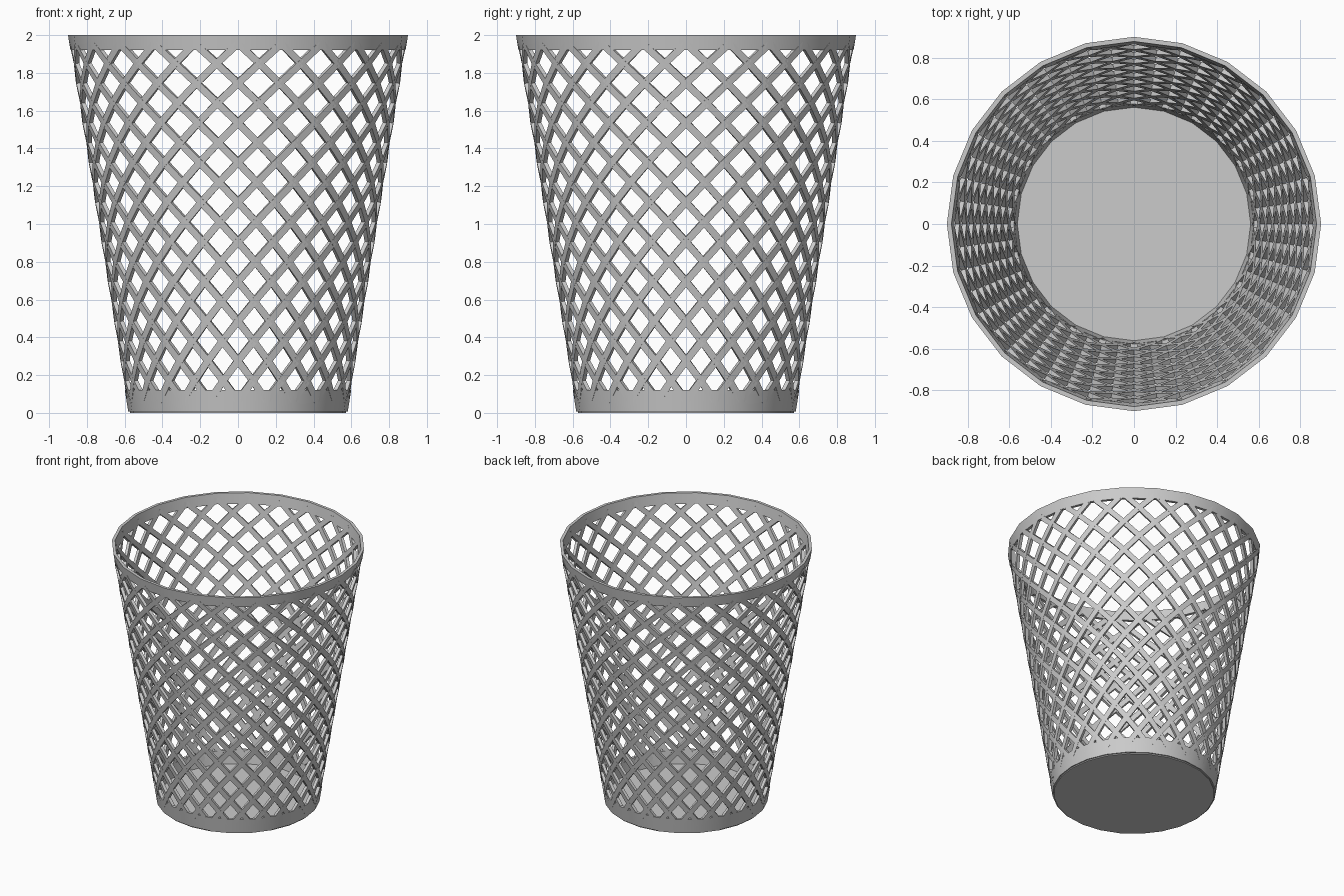
import bpy, bmesh
from math import sin, cos, pi, radians
from mathutils import Vector

if "Cube" in bpy.data.objects:
    bpy.data.objects.remove(bpy.data.objects["Cube"])

SIDES = 24
ROWS = 18             # half-diamond rows
Z0, Z1 = 0.066, 1.956  # lattice ends hidden inside the two bands


def cone_r(z):
    return 0.58 + 0.16 * z


def finish(name, bm, smooth=True):
    bmesh.ops.recalc_face_normals(bm, faces=bm.faces)
    me = bpy.data.meshes.new(name)
    bm.to_mesh(me)
    bm.free()
    ob = bpy.data.objects.new(name, me)
    bpy.context.collection.objects.link(ob)
    if smooth:
        bpy.ops.object.select_all(action='DESELECT')
        ob.select_set(True)
        bpy.context.view_layer.objects.active = ob
        bpy.ops.object.shade_smooth_by_angle(angle=radians(30))
    return ob


def band(name, za, zb, thick):
    # conical ring with a rectangular section
    prof = [(cone_r(za), za), (cone_r(zb), zb),
            (cone_r(zb) - thick, zb), (cone_r(za) - thick, za)]
    bm = bmesh.new()
    rings = [[bm.verts.new((r * sin(2 * pi * i / SIDES), r * cos(2 * pi * i / SIDES), z))
              for r, z in prof] for i in range(SIDES)]
    for i in range(SIDES):
        a, b = rings[i], rings[(i + 1) % SIDES]
        for j in range(4):
            k = (j + 1) % 4
            bm.faces.new((a[j], a[k], b[k], b[j]))
    finish(name, bm)


def strand(bm, start, direction, width=0.038, thick=0.022):
    # flat bar winding up the cone, one cross-section per crossing
    def point(k):
        z = Z0 + (Z1 - Z0) * k / ROWS
        t = start + direction * k * pi / SIDES
        r = cone_r(z) - 0.013
        return Vector((r * sin(t), r * cos(t), z)), Vector((sin(t), cos(t), -0.16)).normalized()

    prev = None
    for k in range(ROWS + 1):
        p, n = point(k)
        tangent = (point(k + 1)[0] - point(k - 1)[0]).normalized()
        side = tangent.cross(n).normalized() * width / 2
        out = n * thick / 2
        ring = [bm.verts.new(p + v) for v in (side + out, -side + out, -side - out, side - out)]
        if prev:
            for j in range(4):
                m = (j + 1) % 4
                bm.faces.new((prev[j], prev[m], ring[m], ring[j]))
        else:
            bm.faces.new(ring)
        prev = ring
    bm.faces.new(prev)


# Rim and base bands
band("top_rim", 1.92, 2.0, 0.022)
band("base_band", 0.008, 0.12, 0.022)

# Solid floor
bm = bmesh.new()
bmesh.ops.create_cone(bm, cap_ends=True, segments=SIDES, radius1=0.572, radius2=0.572, depth=0.02)
bmesh.ops.translate(bm, verts=bm.verts, vec=(0, 0, 0.01))
finish("floor", bm)

# Diagonal lattice wall
bm = bmesh.new()
for i in range(SIDES):
    for d in (1, -1):
        strand(bm, 2 * pi * i / SIDES, d)
finish("lattice_wall", bm, smooth=False)
